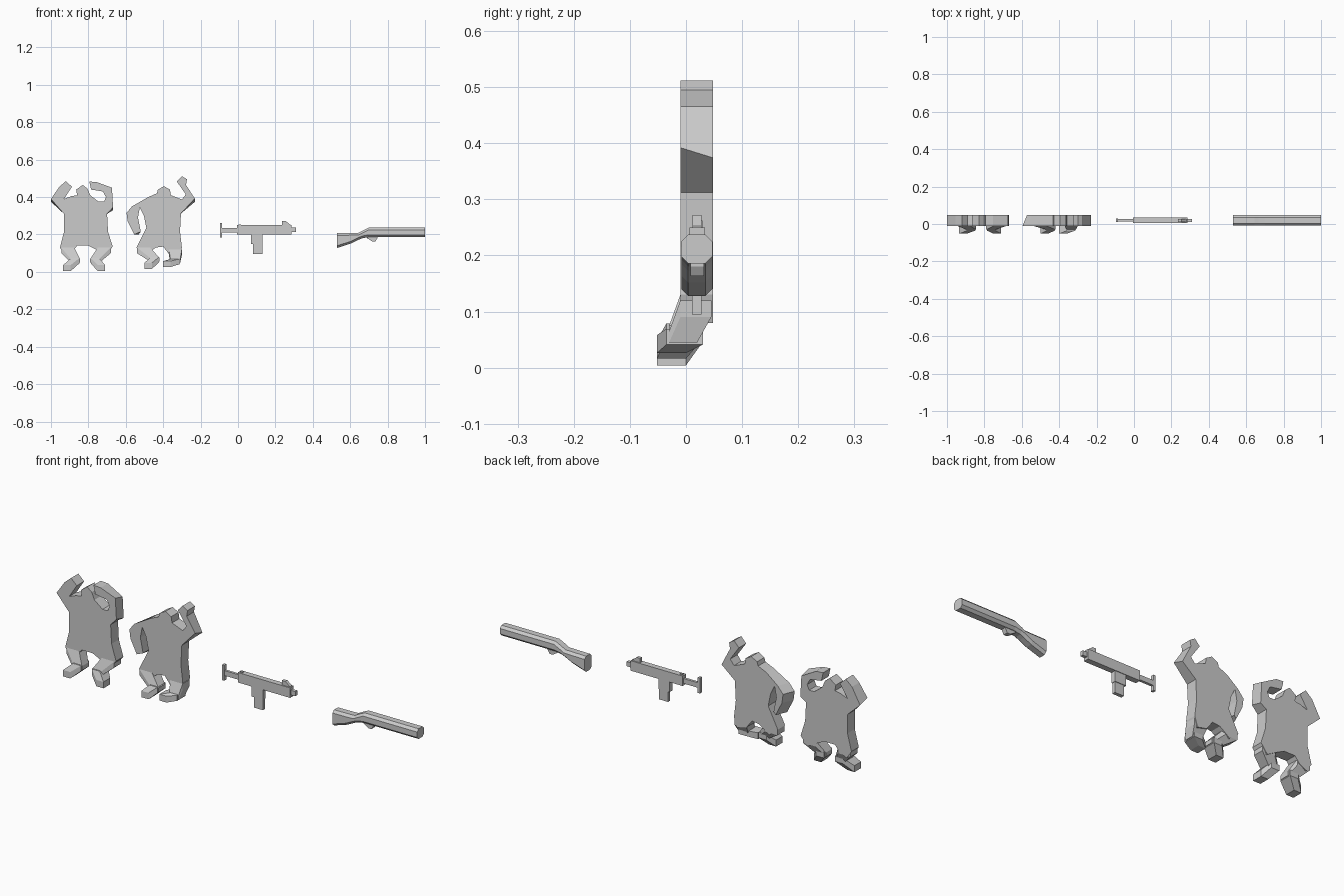
import bpy, bmesh

cube = bpy.data.objects.get("Cube")
if cube:
    bpy.data.objects.remove(cube, do_unlink=True)

grey = bpy.data.materials.new("plain_grey")
grey.use_nodes = True
shade = (0.6, 0.6, 0.6, 1)
grey.diffuse_color = shade
grey.node_tree.nodes["Principled BSDF"].inputs["Base Color"].default_value = shade

FRONT, BACK = -0.01, 0.048


def finish(name, bm):
    bmesh.ops.recalc_face_normals(bm, faces=bm.faces[:])
    mesh = bpy.data.meshes.new(name)
    bm.to_mesh(mesh)
    bm.free()
    mesh.materials.append(grey)
    obj = bpy.data.objects.new(name, mesh)
    bpy.context.collection.objects.link(obj)
    return obj


def loft(name, rings):
    """Skin a row of equal rings and cap both ends."""
    bm = bmesh.new()
    rows = [[bm.verts.new(p) for p in ring] for ring in rings]
    for a, b in zip(rows, rows[1:]):
        for i in range(len(a)):
            j = (i + 1) % len(a)
            bm.faces.new((a[i], a[j], b[j], b[i]))
    caps = [bm.faces.new(rows[0]), bm.faces.new(rows[-1])]
    bm.normal_update()
    bmesh.ops.triangulate(bm, faces=caps)
    return finish(name, bm)


def slab(name, outline, shift, y0=FRONT, y1=BACK):
    """Thick cut-out whose back outline is moved by a rule."""
    front = [(x, y0, z) for x, z in outline]
    back = []
    for x, z in outline:
        dx, dz = shift(x, z)
        back.append((x + dx, y1, z + dz))
    return loft(name, [front, back])


def box_points(x0, x1, y0, y1, z0, z1):
    return [(x, y, z) for x in (x0, x1) for y in (y0, y1) for z in (z0, z1)]


def hull(name, points):
    bm = bmesh.new()
    for p in points:
        bm.verts.new(p)
    out = bmesh.ops.convex_hull(bm, input=bm.verts[:])
    bmesh.ops.delete(bm, geom=[v for v in out["geom_interior"] if isinstance(v, bmesh.types.BMVert)], context="VERTS")
    bmesh.ops.dissolve_limit(bm, angle_limit=0.02, verts=bm.verts[:], edges=bm.edges[:])
    return finish(name, bm)


def block(name, *bounds):
    return hull(name, box_points(*bounds))


def around(x, z, half, tall, y0, y1):
    return box_points(x - half, x + half, y0, y1, z - tall, z + tall)


def leg(name, knee, ankle, toe):
    """Bent shin and a foot that reaches forward."""
    hull(name + "_shin", around(*knee, 0.035, 0.015, FRONT, 0.045)
         + around(*ankle, 0.025, 0.01, -0.03, 0.02))
    hull(name + "_foot", around(*ankle, 0.022, 0.014, -0.035, 0.03)
         + around(*toe, 0.02, 0.016, -0.052, 0.0))


# Figure with both arms bent over the head
slab("first_body", [
    (-.86, .41), (-.865, .44), (-.83, .465), (-.805, .445), (-.79, .41),
    (-.745, .375), (-.717, .375), (-.706, .40), (-.722, .43), (-.785, .44),
    (-.795, .483), (-.755, .48), (-.674, .45), (-.668, .345), (-.70, .31),
    (-.695, .215), (-.67, .135), (-.705, .09), (-.76, .12), (-.80, .14),
    (-.86, .14), (-.885, .11), (-.925, .09), (-.952, .13), (-.93, .215),
    (-.93, .31), (-1, .39), (-.955, .455), (-.92, .485), (-.888, .455),
    (-.93, .39), (-.89, .405)],
    lambda x, z: (0, -.015) if x > -.69 and z > .3 or x < -.97 else (0, 0))
leg("first_right", (-.91, .115), (-.87, .06), (-.915, .02))
leg("first_left", (-.715, .115), (-.765, .06), (-.73, .02))

# Figure with one arm raised and one hanging
slab("second_body", [
    (-.434, .42), (-.428, .44), (-.396, .458), (-.364, .44), (-.359, .41),
    (-.30, .387), (-.279, .414), (-.327, .483), (-.30, .512), (-.273, .495),
    (-.278, .465), (-.231, .392), (-.305, .312), (-.31, .215), (-.30, .13),
    (-.315, .08), (-.365, .09), (-.40, .135), (-.44, .13), (-.495, .09),
    (-.543, .13), (-.49, .235), (-.503, .30), (-.525, .345), (-.535, .29),
    (-.52, .215), (-.555, .20), (-.59, .27), (-.596, .315), (-.567, .35),
    (-.48, .40)],
    lambda x, z: (.024, 0) if x < -.55 else (0, -.018 if x > -.24 else 0))
leg("second_right", (-.505, .115), (-.445, .065), (-.48, .032))
leg("second_left", (-.335, .105), (-.335, .055), (-.38, .042))

# Compact gun: receiver, muzzle, folding stock, magazine and sights
block("receiver", -.005, .285, .006, .034, .2, .25)
block("muzzle", .285, .31, .012, .028, .213, .236)
block("stock_rod", -.087, -.005, .014, .027, .21, .235)
block("stock_plate", -.097, -.085, .012, .029, .185, .262)
block("magazine_well", .07, .132, .009, .031, .148, .2)
block("magazine", .08, .13, .011, .028, .095, .148)
hull("front_sight", box_points(.235, .255, .012, .028, .25, .272)
     + box_points(.255, .28, .012, .028, .25, .252))
block("rear_notch", .002, .015, .014, .026, .25, .254)


# Long gun with chamfered edges along its length
def section(x, low, high, cut=0.012):
    y0, y1 = -.008, .047
    return [(x, y0, low + cut), (x, y0 + cut, low), (x, y1 - cut, low), (x, y1, low + cut),
            (x, y1, high - cut), (x, y1 - cut, high), (x, y0 + cut, high), (x, y0, high - cut)]


loft("long_gun_body", [section(*s) for s in (
    (.53, .128, .207), (.605, .152, .208), (.645, .172, .209),
    (.665, .18, .22), (.7, .186, .237), (1, .186, .237))])
hull("trigger_guard", box_points(.69, .745, .008, .032, .18, .19)
     + box_points(.718, .735, .008, .032, .163, .17))
